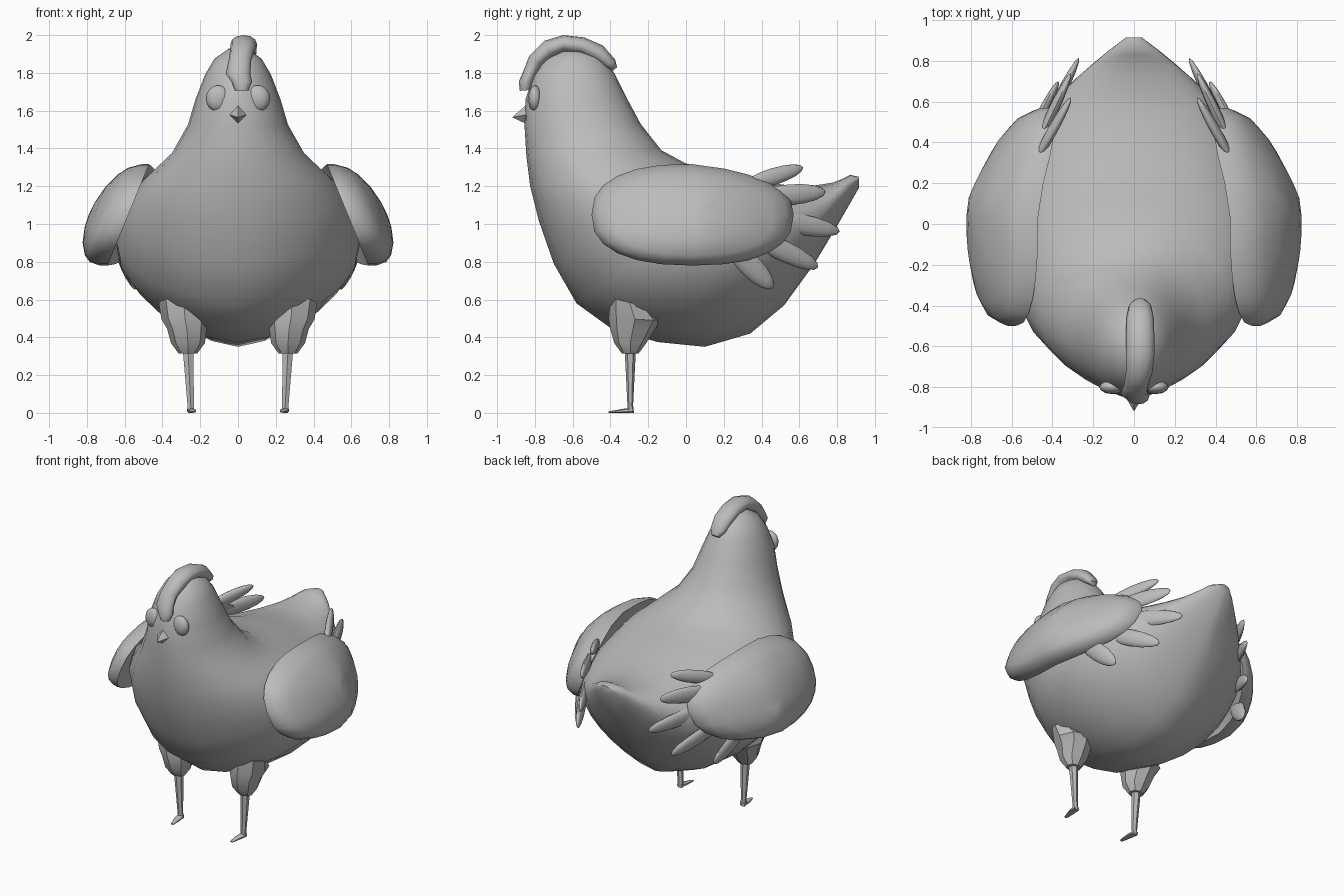
import bpy, bmesh, math
from mathutils import Vector, Matrix

if "Cube" in bpy.data.objects:
    bpy.data.objects.remove(bpy.data.objects["Cube"])

grey = bpy.data.materials.new("plain_grey")
grey.diffuse_color = (0.5, 0.5, 0.5, 1)
grey.use_nodes = True
grey.node_tree.nodes["Principled BSDF"].inputs["Base Color"].default_value = grey.diffuse_color


def finish(name, bm, angle=40):
    bmesh.ops.recalc_face_normals(bm, faces=bm.faces)
    me = bpy.data.meshes.new(name)
    bm.to_mesh(me)
    bm.free()
    me.materials.append(grey)
    ob = bpy.data.objects.new(name, me)
    bpy.context.collection.objects.link(ob)
    bpy.ops.object.select_all(action='DESELECT')
    ob.select_set(True)
    bpy.context.view_layer.objects.active = ob
    bpy.ops.object.shade_smooth_by_angle(angle=math.radians(angle))
    return ob


def bridge(bm, a, b):
    n = len(a)
    for i in range(n):
        bm.faces.new((a[i], a[(i + 1) % n], b[(i + 1) % n], b[i]))


def loft(name, rings, sides, angle=40, sign=1):
    """Each ring: front y,z, back y,z, half width, x centre, skew."""
    bm = bmesh.new()
    prev = first = None
    for fy, fz, by, bz, w, cx, k in rings:
        ring = []
        for i in range(sides):
            a = 2 * math.pi * i / sides
            s = ((1 - math.cos(a)) / 2) ** k
            ring.append(bm.verts.new((sign * cx + w * math.sin(a),
                                      fy + (by - fy) * s, fz + (bz - fz) * s)))
        if prev:
            bridge(bm, prev, ring)
        else:
            first = ring
        prev = ring
    bm.faces.new(first)
    bm.faces.new(prev)
    return finish(name, bm, angle)


# Body: slices run from the crown, tilt along the breast, end at the tail
body = [(-.65, 1.925, -.54, 1.93, .05), (-.75, 1.87, -.44, 1.88, .125),
        (-.81, 1.78, -.38, 1.80, .175), (-.85, 1.66, -.31, 1.66, .225),
        (-.855, 1.52, -.24, 1.53, .265), (-.845, 1.36, -.13, 1.39, .35),
        (-.825, 1.20, 0, 1.32, .47), (-.78, 1.02, .15, 1.29, .57),
        (-.70, .79, .28, 1.26, .62), (-.58, .58, .40, 1.23, .65),
        (-.40, .45, .50, 1.21, .64), (-.15, .375, .58, 1.20, .60),
        (.10, .35, .65, 1.20, .52), (.34, .42, .72, 1.21, .41),
        (.52, .57, .78, 1.22, .31), (.68, .79, .83, 1.24, .21),
        (.80, .99, .87, 1.26, .13), (.915, 1.19, .915, 1.25, .04)]
loft("body", [r + (0, 1 - .3 * max(0, i - 5) / 12) for i, r in enumerate(body)], 24, 50)

# Comb: a thick strip over the crown, drooping at the front
comb = [(-.365, 1.83, -.39, 1.81, .03, .03), (-.375, 1.87, -.43, 1.83, .055, .03),
        (-.44, 1.945, -.48, 1.86, .067, .03), (-.54, 1.988, -.56, 1.90, .07, .03),
        (-.65, 2.0, -.65, 1.91, .07, .03), (-.75, 1.97, -.71, 1.88, .065, .025),
        (-.83, 1.89, -.76, 1.84, .06, .01), (-.865, 1.80, -.79, 1.79, .065, 0),
        (-.885, 1.755, -.81, 1.75, .055, .02), (-.88, 1.705, -.82, 1.71, .035, .02)]
loft("comb", [r + (1,) for r in comb], 12, 60)

# Beak: four-sided pyramid
bm = bmesh.new()
tip = bm.verts.new((0, -.92, 1.565))
base = [bm.verts.new((x, -.835, z)) for x, z in ((.05, 1.58), (0, 1.64), (-.05, 1.58), (0, 1.525))]
for i in range(4):
    bm.faces.new((base[i], base[(i + 1) % 4], tip))
bm.faces.new(base)
finish("beak", bm, 20)


def ellipsoid(name, matrix, u=12, v=8):
    bm = bmesh.new()
    bmesh.ops.create_uvsphere(bm, u_segments=u, v_segments=v, radius=1, matrix=matrix)
    return finish(name, bm, 60)


def rim_x(y, z):
    return .58 - .41 * (z - 1.05) - .35 * max(0, y - .1)


def wing(name, sign):
    """Domed oval shell with a thin rim, leaning against the body."""
    bm = bmesh.new()
    n = 24
    prev = first = None
    for r, lift, h in ((1, 0, 0), (1, .04, 0), (.93, .04, .17), (.8, .04, .17),
                       (.55, .04, .17), (.25, .04, .17)):
        ring = []
        for i in range(n):
            a = 2 * math.pi * i / n
            c, s = math.cos(a), math.sin(a)
            y = .035 + .535 * r * math.copysign(abs(c) ** .85, c)
            z = 1.05 + .27 * r * math.copysign(abs(s) ** .8, s)
            if z > 1.05:
                z -= .1 * max(0, y) * (z - 1.05) / .27
            x = rim_x(y, z) + lift + h * math.sqrt(1 - r * r)
            ring.append(bm.verts.new((sign * x, y, z)))
        if prev:
            bridge(bm, prev, ring)
        else:
            first = ring
        prev = ring
    for ring, x in ((prev, rim_x(.035, 1.05) + .21), (first, rim_x(.035, 1.05) + .05)):
        c = bm.verts.new((sign * x, .035, 1.05))
        for i in range(n):
            bm.faces.new((ring[i], ring[(i + 1) % n], c))
    finish(name, bm, 45)


# Wing feathers: base point, tip point, half width
feathers = [((.49, .30, 1.20), (.31, .62, 1.30), .045),
            ((.49, .36, 1.14), (.31, .74, 1.17), .055),
            ((.49, .38, 1.04), (.27, .815, .96), .055),
            ((.55, .34, .94), (.37, .70, .77), .055),
            ((.65, .22, .90), (.54, .46, .66), .06)]

# Thigh and shank slices
thigh = [(-.34, .315, -.25, .315, .05, .265, 1), (-.38, .37, -.21, .37, .09, .265, 1),
         (-.40, .44, -.16, .45, .105, .27, 1), (-.41, .50, -.13, .49, .125, .28, 1),
         (-.40, .61, -.20, .56, .13, .29, 1)]
shank = [(-.275, 0, -.31, 0, .02, .248, 1), (-.28, .04, -.31, .04, .02, .25, 1),
         (-.265, .34, -.325, .34, .032, .265, 1)]
foot = [(-.28, .028, -.28, 0, .022, .25, 1), (-.33, .022, -.33, 0, .026, .245, 1),
        (-.41, .008, -.41, 0, .012, .235, 1)]

for sign, side in ((1, "right"), (-1, "left")):
    wing(side + "_wing", sign)
    for j, (b, t, w) in enumerate(feathers):
        p, q = (Vector((sign * v[0], v[1], v[2])) for v in (b, t))
        d = (q - p).normalized()
        wide = d.cross(Vector((1, 0, 0))).normalized()
        thin = d.cross(wide)
        m = Matrix.Identity(4)
        for col, vec in enumerate((wide * w, thin * .025, (q - p) / 2, (p + q) / 2)):
            m.col[col][:3] = vec
        ellipsoid(f"{side}_wing_feather_{j + 1}", m)
    # Eye: shallow bulge on the face
    ellipsoid(side + "_eye", Matrix.Translation((sign * .105, -.80, 1.665))
              @ Matrix.Diagonal((.065, .035, .07, 1)))
    loft(side + "_thigh", thigh, 8, 30, sign)
    loft(side + "_shank", shank, 6, 30, sign)
    loft(side + "_foot", foot, 6, 30, sign)
